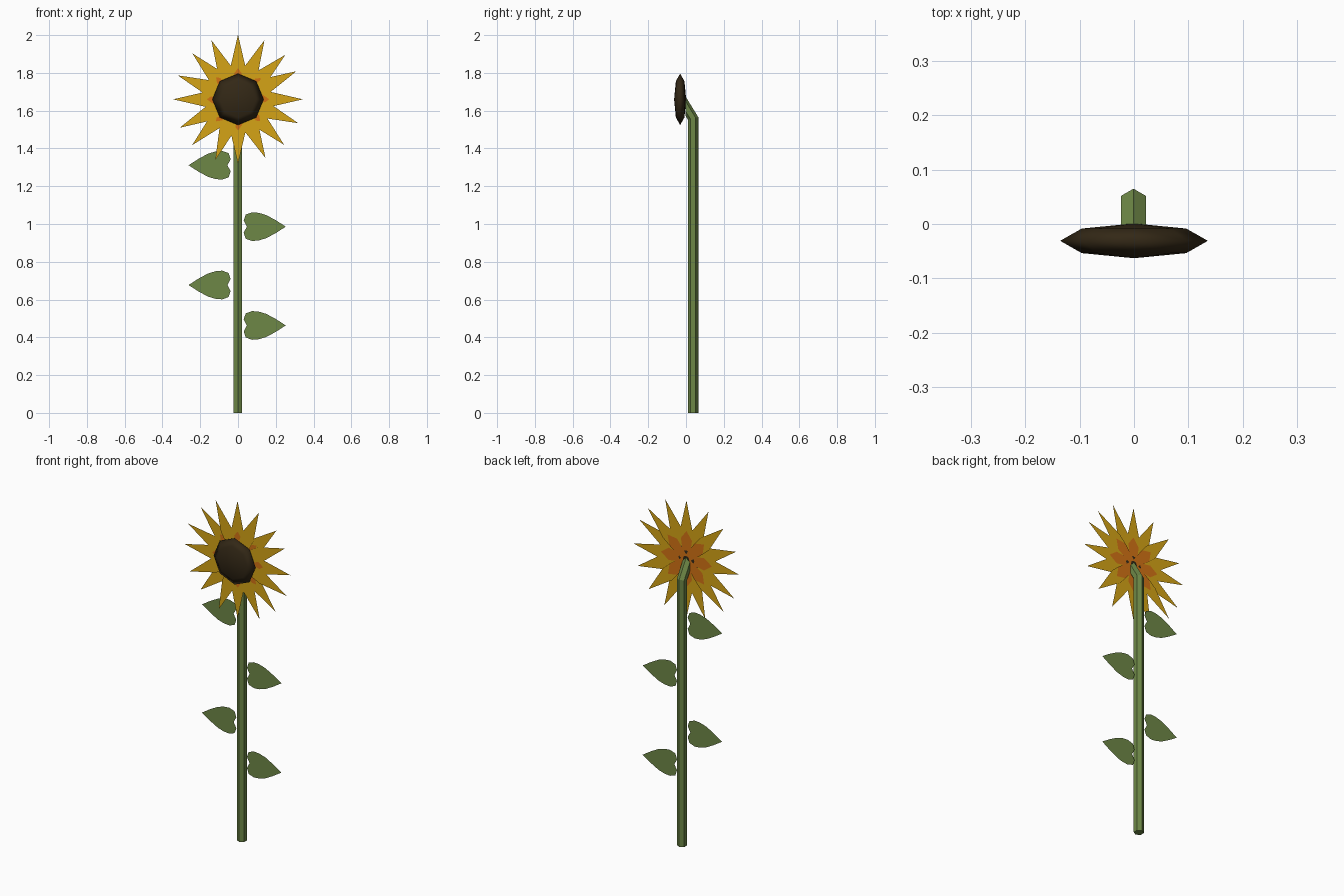
import bpy, bmesh, math
from mathutils import Matrix, Vector

if "Cube" in bpy.data.objects:
    bpy.data.objects.remove(bpy.data.objects["Cube"])


def material(name, rgb):
    m = bpy.data.materials.new(name)
    m.diffuse_color = (*rgb, 1)
    m.use_nodes = True
    m.node_tree.nodes["Principled BSDF"].inputs["Base Color"].default_value = m.diffuse_color
    return m


GREEN = material("leaf green", (0.155, 0.245, 0.062))
YELLOW = material("petal yellow", (0.66, 0.37, 0.008))
ORANGE = material("petal base orange", (0.65, 0.17, 0.007))
BROWN = material("seed brown", (0.033, 0.021, 0.008))
HEAD_Z = 1.66


def make(name, verts, faces, mats, indices=None):
    me = bpy.data.meshes.new(name)
    me.from_pydata(verts, [], faces)
    for m in mats:
        me.materials.append(m)
    for i, p in enumerate(me.polygons):
        p.material_index = indices[i] if indices else 0
    ob = bpy.data.objects.new(name, me)
    bpy.context.collection.objects.link(ob)
    return ob


# Stem: hexagonal tube, bent forward near the top and cut flat behind the head
R, CY, BEND, LEAN = 0.027, 0.038, 1.558, 0.111 / 0.068
verts = []
for level in range(3):
    for i in range(6):
        a = math.radians(90 + 60 * i)
        x, y = R * math.cos(a) - 0.001, CY + R * math.sin(a)
        z_bend = BEND + 0.28 * (y - CY)
        if level == 0:
            verts.append((x, y, 0))
        elif level == 1:
            verts.append((x, y, z_bend))
        else:
            verts.append((x, -0.003, z_bend + (y + 0.003) * LEAN))
faces = [(k * 6 + i, k * 6 + (i + 1) % 6, k * 6 + 6 + (i + 1) % 6, k * 6 + 6 + i)
         for k in range(2) for i in range(6)]
faces += [tuple(range(5, -1, -1)), tuple(range(12, 18))]
make("stem", verts, faces, [GREEN])

# Leaves: flat hearts alternating left and right of the stem
HALF = [(0.030, 0.032), (0.041, 0.064), (0.075, 0.076), (0.110, 0.073),
        (0.150, 0.061), (0.200, 0.034)]
outline = [(0.047, 0)] + [(x, -z) for x, z in HALF] + [(0.253, 0)] + HALF[::-1]
for n, (side, z0) in enumerate([(1, 0.463), (-1, 0.677), (1, 0.986), (-1, 1.311)]):
    shift = 0 if side > 0 else -0.009
    pts = [(side * x + shift, 0.04, z0 + z) for x, z in outline]
    count = len(pts)
    half = count // 2
    order = [list(range(half + 1)), list(range(half, count)) + [0]]
    if side < 0:
        order = [f[::-1] for f in order]
    make(f"leaf_{n + 1}", pts, order, [GREEN])


# Petals: flat spear shapes in three layers, the rear ones with an orange base
def petal(name, angle, y, orange_base):
    profile = [(0, -0.018), (0.115, -0.036), (0.17, -0.040), (0.343, 0),
               (0.17, 0.040), (0.115, 0.036), (0, 0.018), (0.165, 0)]
    a = math.radians(angle)
    pts = [(r * math.cos(a) - w * math.sin(a), y,
            HEAD_Z + r * math.sin(a) + w * math.cos(a)) for r, w in profile]
    faces = [(0, 1, 7, 5, 6), (1, 2, 3, 7), (7, 3, 4, 5)]
    return make(name, pts, faces, [YELLOW, ORANGE], [int(orange_base), 0, 0])


LAYERS = [("front", -0.007, False, (25.7, 65.9, 114.2, 158.3, 206, 249.5, 295.1, 338.4)),
          ("middle", -0.004, True, (0, 90, 180, 270)),
          ("back", -0.001, True, (43.3, 134.8, 225, 315.4))]
for layer, y, has_orange, angles in LAYERS:
    for n, angle in enumerate(angles):
        petal(f"{layer}_petal_{n + 1}", angle, y, has_orange)

# Seed head: flattened low-poly sphere facing forward
bm = bmesh.new()
bmesh.ops.create_uvsphere(bm, u_segments=8, v_segments=4, radius=1)
bm.transform(Matrix.Translation(Vector((0, -0.031, HEAD_Z)))
             @ Matrix.Rotation(math.radians(90), 4, 'X')
             @ Matrix.Diagonal((0.136, 0.136, 0.032, 1)))
for f in bm.faces:
    f.smooth = True
me = bpy.data.meshes.new("seed_head")
bm.to_mesh(me)
bm.free()
me.materials.append(BROWN)
bpy.context.collection.objects.link(bpy.data.objects.new("seed_head", me))
